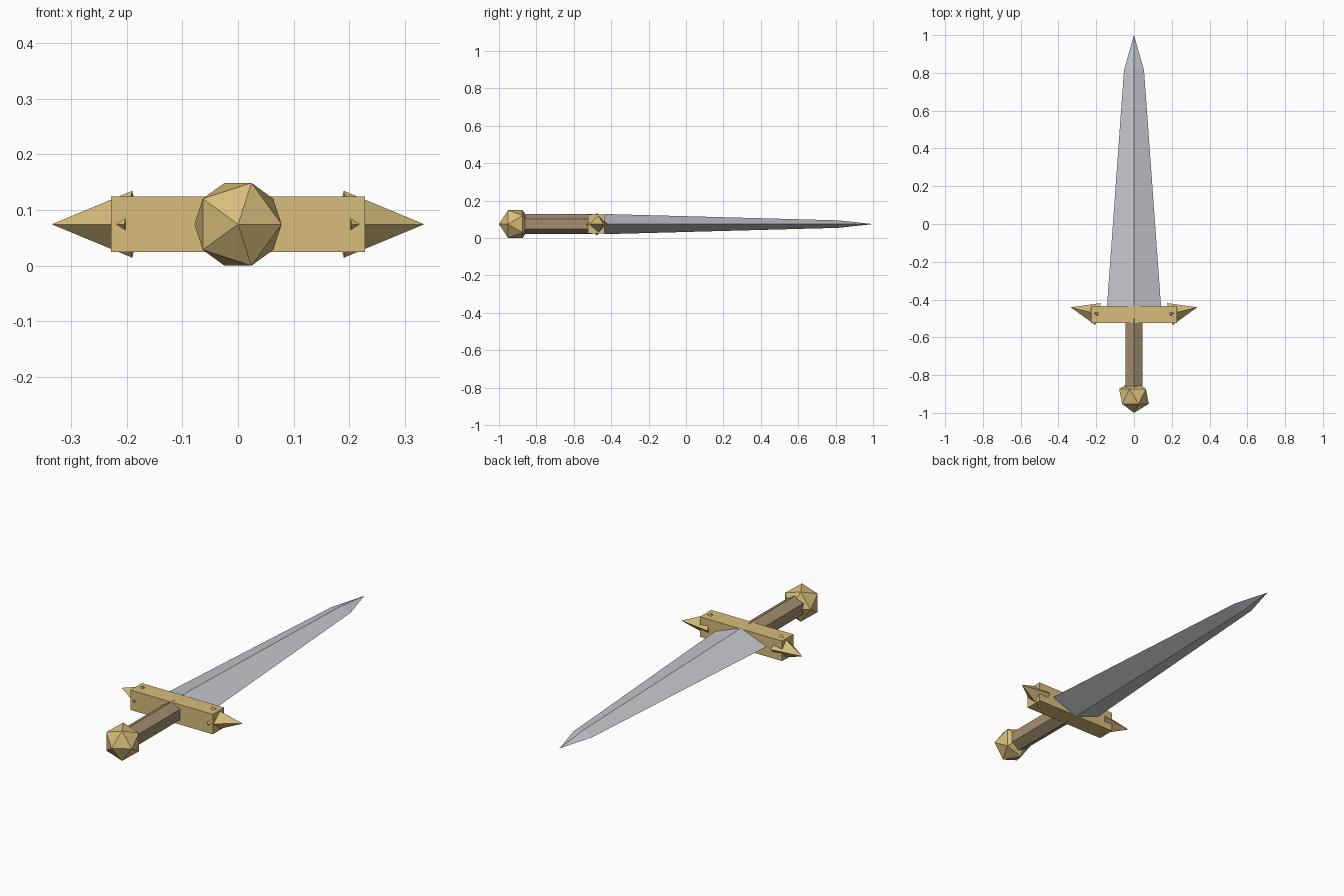
import bpy
import bmesh
from math import sin, cos, pi, radians
from mathutils import Matrix

if "Cube" in bpy.data.objects:
    bpy.data.objects.remove(bpy.data.objects["Cube"], do_unlink=True)

AXIS_Z = 0.0745  # height of the sword's long axis


def material(name, rgb):
    mat = bpy.data.materials.new(name)
    mat.use_nodes = True
    mat.diffuse_color = (*rgb, 1)
    mat.node_tree.nodes["Principled BSDF"].inputs["Base Color"].default_value = (*rgb, 1)
    return mat


gold = material("gold", (0.68, 0.51, 0.20))
steel = material("steel", (0.56, 0.575, 0.61))
leather = material("brown_leather", (0.37, 0.27, 0.165))


def finish(name, bm, mat, matrix):
    bmesh.ops.recalc_face_normals(bm, faces=bm.faces)
    mesh = bpy.data.meshes.new(name)
    bm.to_mesh(mesh)
    bm.free()
    mesh.materials.append(mat)
    obj = bpy.data.objects.new(name, mesh)
    obj.matrix_world = matrix
    bpy.context.collection.objects.link(obj)
    return obj


def loft(name, sides, sections, mat, matrix):
    """Join polygon sections (y, x radius, z radius); a zero radius makes a point."""
    bm = bmesh.new()
    rings = []
    for y, rx, rz in sections:
        count = sides if rx > 0 else 1
        angles = [2 * pi * i / sides for i in range(count)]
        rings.append([bm.verts.new((rx * sin(a), y, rz * cos(a))) for a in angles])
    for a, b in zip(rings, rings[1:]):
        for i in range(sides):
            j = (i + 1) % sides
            if len(b) == 1:
                bm.faces.new((a[i], a[j], b[0]))
            else:
                bm.faces.new((a[i], a[j], b[j], b[i]))
    for ring in (rings[0], rings[-1]):
        if len(ring) > 1:
            bm.faces.new(ring)
    return finish(name, bm, mat, matrix)


center = Matrix.Translation((0, 0, AXIS_Z))

# Diamond-section blade with a pointed end, and a hexagonal grip
loft("blade", 4, [(-0.437, 0.143, 0.054), (0.815, 0.053, 0.02), (1.0, 0, 0)], steel, center)
loft("grip", 6, [(-0.87, 0.053, 0.053), (-0.5, 0.053, 0.053)], leather, center)

# Crossguard block
bm = bmesh.new()
bmesh.ops.create_cube(bm, size=1, matrix=Matrix.Diagonal((0.456, 0.09, 0.1, 1)))
finish("crossguard", bm, gold, Matrix.Translation((0, -0.48, AXIS_Z)))

# Four-sided spikes swept slightly towards the blade, bases breaking through the guard
for side, name in ((1, "left_guard_spike"), (-1, "right_guard_spike")):
    place = Matrix.Translation((side * 0.19, -0.477, AXIS_Z))
    turn = Matrix.Rotation(radians(-76 * side), 4, "Z")
    loft(name, 4, [(0, 0.06, 0.06), (0.149, 0, 0)], gold, place @ turn)

# Faceted pommel
bm = bmesh.new()
bmesh.ops.create_icosphere(bm, subdivisions=1, radius=0.0875)
finish("pommel", bm, gold,
       Matrix.Translation((0, -0.9125, AXIS_Z)) @ Matrix.Rotation(radians(90), 4, "X"))
